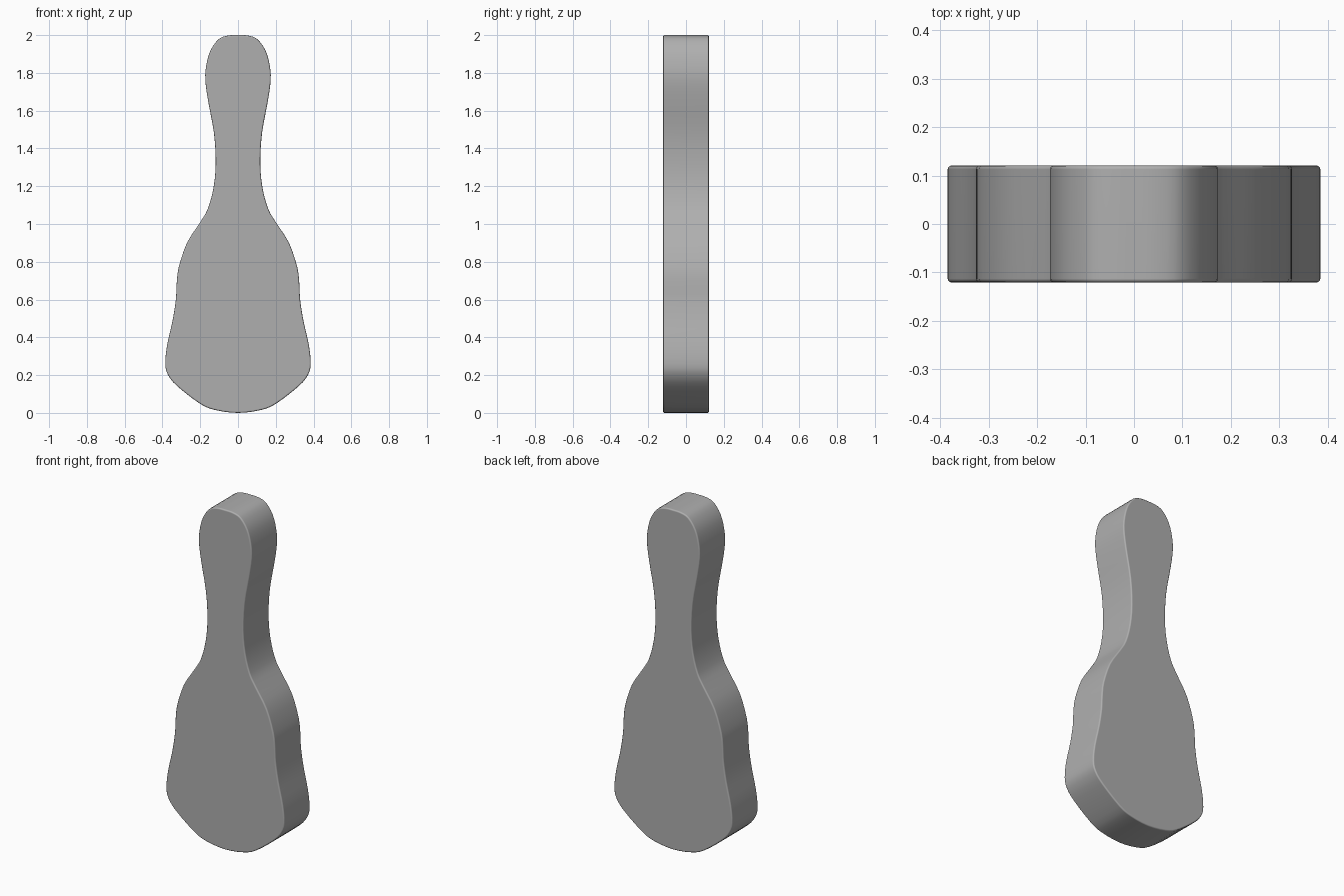
import bpy
import bmesh
import math
from mathutils import Vector

cube = bpy.data.objects.get("Cube")
if cube:
    bpy.data.objects.remove(cube, do_unlink=True)

HALF_DEPTH = 0.121
STEPS = 3

# Right half of the outline (x, z), from bottom centre to top centre
HALF = [(0, 0), (0.12, 0.015), (0.2, 0.048), (0.32, 0.14), (0.37, 0.2), (0.385, 0.26),
        (0.375, 0.36), (0.346, 0.49), (0.329, 0.6), (0.325, 0.68), (0.314, 0.77),
        (0.27, 0.9), (0.2, 1.01), (0.16, 1.08), (0.13, 1.19), (0.118, 1.32),
        (0.127, 1.48), (0.158, 1.65), (0.173, 1.76), (0.168, 1.84), (0.145, 1.92),
        (0.1, 1.98), (0.05, 1.998), (0, 2)]


def smooth_loop(points, steps):
    """Closed Catmull-Rom curve through the points."""
    n = len(points)
    out = []
    for i in range(n):
        a, b, c, d = (points[(i + k) % n] for k in (-1, 0, 1, 2))
        for s in range(steps):
            t = s / steps
            out.append(0.5 * (2 * b + (c - a) * t + (2 * a - 5 * b + 4 * c - d) * t**2
                              + (3 * b - a - 3 * c + d) * t**3))
    return out


# Mirrored closed outline
right = [Vector(p) for p in HALF]
left = [Vector((-p.x, p.y)) for p in reversed(right[1:-1])]
outline = smooth_loop(right + left, STEPS)

# Slab extruded from the outline
bm = bmesh.new()
face = bm.faces.new([bm.verts.new((p.x, -HALF_DEPTH, p.y)) for p in outline])
result = bmesh.ops.extrude_face_region(bm, geom=[face])
moved = [v for v in result["geom"] if isinstance(v, bmesh.types.BMVert)]
bmesh.ops.translate(bm, verts=moved, vec=(0, 2 * HALF_DEPTH, 0))
bmesh.ops.recalc_face_normals(bm, faces=bm.faces)

# Small rounding on the front and back rims
rims = [e for e in bm.edges if abs(e.verts[0].co.y - e.verts[1].co.y) < HALF_DEPTH]
bmesh.ops.bevel(bm, geom=rims, offset=0.008, segments=3, profile=0.5, affect='EDGES')

mesh = bpy.data.meshes.new("paddle_body")
bm.to_mesh(mesh)
bm.free()
body = bpy.data.objects.new("paddle_body", mesh)
bpy.context.collection.objects.link(body)

# Plain grey material
grey = bpy.data.materials.new("plain grey")
grey.use_nodes = True
colour = (0.43, 0.43, 0.43, 1)
grey.diffuse_color = colour
grey.node_tree.nodes["Principled BSDF"].inputs["Base Color"].default_value = colour
mesh.materials.append(grey)

# Smooth sides and rims, with the large faces kept flat
bpy.context.view_layer.objects.active = body
body.select_set(True)
bpy.ops.object.shade_smooth_by_angle(angle=math.radians(40))
weighted = body.modifiers.new("flat_faces", 'WEIGHTED_NORMAL')
weighted.keep_sharp = True
